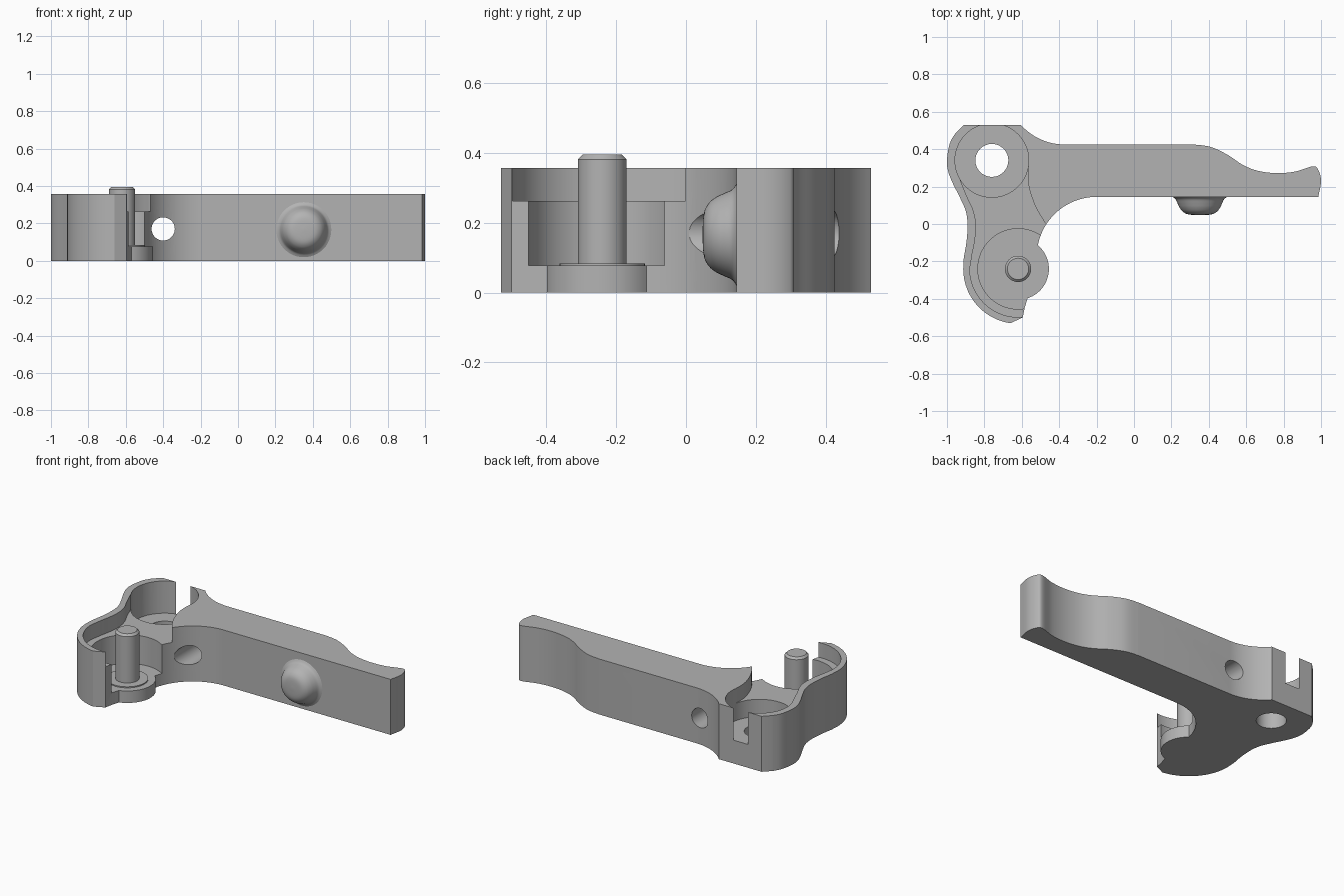
import bpy, bmesh
from math import sin, cos, radians, pi

cube = bpy.data.objects.get("Cube")
if cube:
    bpy.data.objects.remove(cube)

grey = bpy.data.materials.new("plain grey")
grey.use_nodes = True
COLOUR = (0.45, 0.45, 0.45, 1)
grey.diffuse_color = COLOUR
grey.node_tree.nodes["Principled BSDF"].inputs["Base Color"].default_value = COLOUR

H = 0.357                 # body height
PIN = (-0.62, -0.24)      # pin centre
EYE = (-0.76, 0.34)       # pivot hole centre


def arc(c, r, a0, a1, n=24):
    angles = [radians(a0 + (a1 - a0) * i / n) for i in range(n + 1)]
    return [(c[0] + r * cos(a), c[1] + r * sin(a)) for a in angles]


def spline(pts, n=6):
    """Smooth curve through the points."""
    p = [pts[0]] + pts + [pts[-1]]
    out = []
    for a, b, c, d in zip(p, p[1:], p[2:], p[3:]):
        for i in range(n):
            t = i / n
            out.append(tuple(0.5 * (2 * b[k] + (c[k] - a[k]) * t
                             + (2 * a[k] - 5 * b[k] + 4 * c[k] - d[k]) * t * t
                             + (3 * b[k] - a[k] - 3 * c[k] + d[k]) * t ** 3) for k in (0, 1)))
    return out + [pts[-1]]


def finish(name, bm):
    bmesh.ops.remove_doubles(bm, verts=bm.verts, dist=0.0005)
    bmesh.ops.recalc_face_normals(bm, faces=bm.faces)
    mesh = bpy.data.meshes.new(name)
    bm.to_mesh(mesh)
    bm.free()
    mesh.materials.append(grey)
    ob = bpy.data.objects.new(name, mesh)
    bpy.context.collection.objects.link(ob)
    return ob


def prism(name, outline, z0, z1):
    bm = bmesh.new()
    face = bm.faces.new([bm.verts.new((x, y, z0)) for x, y in outline])
    ext = bmesh.ops.extrude_face_region(bm, geom=[face])
    bmesh.ops.translate(bm, vec=(0, 0, z1 - z0),
                        verts=[v for v in ext["geom"] if isinstance(v, bmesh.types.BMVert)])
    return finish(name, bm)


def disc(name, c, r, z0, z1, n=64):
    return prism(name, arc(c, r, 0, 360 - 360 / n, n - 1), z0, z1)


def lathe(name, profile, n=48):
    """Spin a radius/height profile around z."""
    bm = bmesh.new()
    vs = [bm.verts.new((r, 0, z)) for r, z in profile]
    es = [bm.edges.new(e) for e in zip(vs, vs[1:])]
    bmesh.ops.spin(bm, geom=vs + es, cent=(0, 0, 0), axis=(0, 0, 1),
                   angle=2 * pi, steps=n)
    return finish(name, bm)


def select(ob):
    bpy.ops.object.select_all(action='DESELECT')
    ob.select_set(True)
    bpy.context.view_layer.objects.active = ob


def cut(ob, cutter):
    mod = ob.modifiers.new("cut", 'BOOLEAN')
    mod.operation = 'DIFFERENCE'
    mod.solver = 'EXACT'
    mod.object = cutter
    select(ob)
    bpy.ops.object.modifier_apply(modifier=mod.name)
    bpy.data.objects.remove(cutter)


# Lever body outline, clockwise from the flat back of the pivot end
outline = [(-0.91, 0.53)]
outline += arc((-0.37, 0.74), 0.315, 221.8, 270, 16)
outline += spline([(0.32, 0.425), (0.41, 0.412), (0.5, 0.37), (0.58, 0.317), (0.66, 0.285),
                   (0.76, 0.272), (0.86, 0.28), (0.955, 0.308), (0.985, 0.29), (1, 0.23),
                   (0.985, 0.145)])
outline += arc((-0.2, -0.175), 0.32, 90, 167)
outline += arc(PIN, 0.165, 50, -72)
outline += [(-0.585, -0.45), (-0.595, -0.5)]
outline += arc(PIN, 0.293, -98, -180)
outline += spline([(-0.91, -0.18), (-0.895, -0.09), (-0.89, 0), (-0.9, 0.07), (-0.93, 0.14),
                   (-0.97, 0.22), (-0.993, 0.28), (-1, 0.34), (-0.985, 0.43), (-0.955, 0.485)])
body = prism("lever_body", outline, 0, H)

# Shallow upper recess joining the two round pockets
recess = arc(PIN, 0.258, -78, -180)
recess += spline([(-0.865, -0.16), (-0.85, -0.08), (-0.845, 0), (-0.86, 0.075), (-0.89, 0.14),
                  (-0.927, 0.23)])
recess += arc(EYE, 0.197, 180, 0)
recess += spline([(-0.568, 0.27), (-0.56, 0.19), (-0.525, 0.09), (-0.475, 0.005)])
recess += [(-0.4, -0.06), (-0.4, -0.45)]
cut(body, prism("recess_cutter", recess, 0.262, 0.5))

# Round pockets, pivot hole and cross hole
cut(body, disc("pin_pocket_cutter", PIN, 0.215, 0.077, 0.5))
cut(body, disc("pivot_pocket_cutter", EYE, 0.1972, 0.15, 0.5))
cut(body, disc("pivot_hole_cutter", EYE, 0.088, -0.2, 0.5))
cross = disc("cross_hole_cutter", (0, 0), 0.062, -0.8, 0.8, 48)
cross.rotation_euler.x = pi / 2
cross.location = (-0.4, 0, 0.17)
cut(body, cross)

# Pin with chamfered tip and a low collar at its foot
pin = lathe("pin", [(0, 0.05), (0.122, 0.05), (0.122, 0.084), (0.07, 0.084),
                    (0.07, 0.382), (0.057, 0.395), (0, 0.395)])
pin.location = (*PIN, 0)

# Flared round button on the front of the arm
profile = spline([(0.147, 0), (0.13, 0.012), (0.119, 0.035), (0.108, 0.058), (0.09, 0.08),
                  (0.06, 0.094), (0, 0.098)], 4)
button = lathe("thumb_button", [(0, -0.02), (0.147, -0.02)] + profile)
button.rotation_euler.x = pi / 2
button.location = (0.352, 0.145, 0.166)

for ob in (body, pin, button):
    select(ob)
    bpy.ops.object.shade_smooth_by_angle(angle=radians(30))
